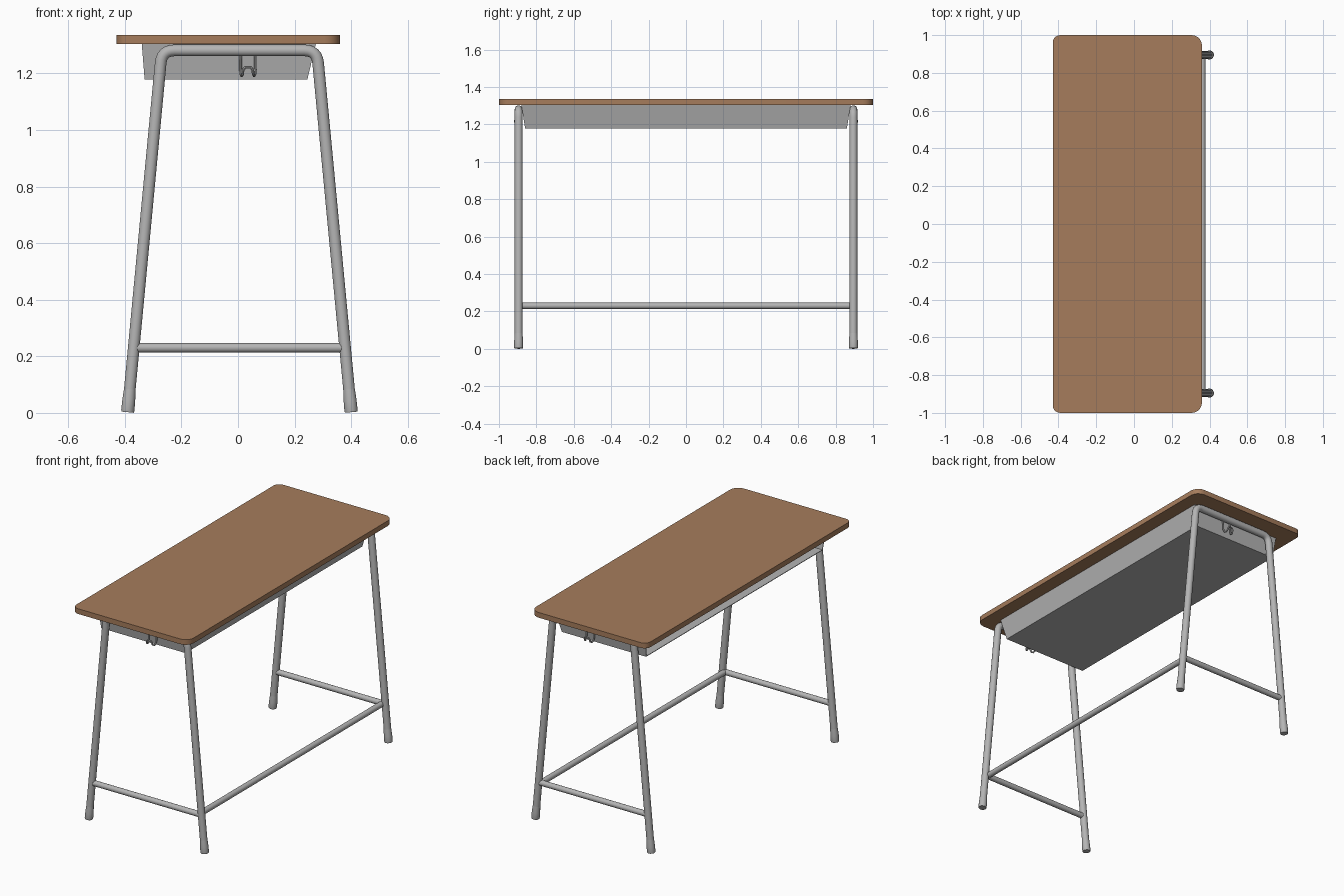
import bpy, bmesh, math
from mathutils import Vector

if "Cube" in bpy.data.objects:
    bpy.data.objects.remove(bpy.data.objects["Cube"])


def material(name, rgb):
    m = bpy.data.materials.new(name)
    m.diffuse_color = (*rgb, 1)
    m.use_nodes = True
    m.node_tree.nodes["Principled BSDF"].inputs["Base Color"].default_value = m.diffuse_color
    return m


WOOD = material("brown wood", (0.38, 0.203, 0.107))
STEEL = material("grey steel", (0.46, 0.46, 0.46))
CX = 0.005          # middle of the frame in x
LEG_Y = 0.895
BOT, TOP = 0.395, 0.274   # half spread of legs at floor and at arch
ARCH_Z = 1.281


def finish(ob, mat, smooth=True):
    ob.data.materials.clear()
    ob.data.materials.append(mat)
    bpy.ops.object.select_all(action='DESELECT')
    ob.select_set(True)
    bpy.context.view_layer.objects.active = ob
    if smooth:
        bpy.ops.object.shade_smooth_by_angle(angle=math.radians(40))


def mesh_object(name, bm, mat, smooth=True):
    bmesh.ops.recalc_face_normals(bm, faces=bm.faces)
    me = bpy.data.meshes.new(name)
    bm.to_mesh(me)
    bm.free()
    ob = bpy.data.objects.new(name, me)
    bpy.context.collection.objects.link(ob)
    finish(ob, mat, smooth)
    return ob


def tube(name, pts, r, mat, res=5, radii=None):
    cu = bpy.data.curves.new(name, 'CURVE')
    cu.dimensions = '3D'
    cu.bevel_depth = r
    cu.bevel_resolution = res
    cu.use_fill_caps = True
    sp = cu.splines.new('POLY')
    sp.points.add(len(pts) - 1)
    for i, p in enumerate(pts):
        sp.points[i].co = (*p, 1)
        sp.points[i].radius = radii[i] if radii else 1
    ob = bpy.data.objects.new(name, cu)
    bpy.context.collection.objects.link(ob)
    bpy.ops.object.select_all(action='DESELECT')
    ob.select_set(True)
    bpy.context.view_layer.objects.active = ob
    bpy.ops.object.convert(target='MESH')
    ob = bpy.context.view_layer.objects.active
    finish(ob, mat)
    return ob


def bend(a, corner, b, d, n=7):
    # rounded corner as a quadratic arc
    a, c, b = Vector(a), Vector(corner), Vector(b)
    p, q = c + (a - c).normalized() * d, c + (b - c).normalized() * d
    return [p * (1 - t)**2 + c * 2 * t * (1 - t) + q * t * t
            for t in (i / (n - 1) for i in range(n))]


# tabletop: rounded slab
bm = bmesh.new()
outline = []
for x, y, r, a0 in ((0.36, 1, 0.055, 0), (-0.43, 1, 0.04, 90),
                    (-0.43, -1, 0.04, 180), (0.36, -1, 0.055, 270)):
    cx, cy = x - math.copysign(r, x), y - math.copysign(r, y)
    for i in range(6):
        a = math.radians(a0 + 18 * i)
        outline.append(bm.verts.new((cx + r * math.cos(a), cy + r * math.sin(a), 1.303)))
face = bm.faces.new(outline)
ext = bmesh.ops.extrude_face_region(bm, geom=[face])
bmesh.ops.translate(bm, vec=(0, 0, 0.032),
                    verts=[v for v in ext['geom'] if isinstance(v, bmesh.types.BMVert)])
mesh_object("tabletop", bm, WOOD)

# tray: floor, back wall and two sloped ends, open towards -x
bm = bmesh.new()
lo = [(-0.33, -0.86), (0.245, -0.86), (0.245, 0.86), (-0.33, 0.86)]
hi = [(-0.34, -0.88), (0.275, -0.88), (0.275, 0.88), (-0.34, 0.88)]
L = [bm.verts.new((*p, 1.178)) for p in lo]
H = [bm.verts.new((*p, 1.303)) for p in hi]
bm.faces.new(L)
for i in range(3):
    bm.faces.new((L[i], L[i + 1], H[i + 1], H[i]))
tray = mesh_object("tray", bm, STEEL, smooth=False)
# thickness grows to the inside whichever way the open shell was oriented
floor_up = tray.data.polygons[0].normal.z > 0
mod = tray.modifiers.new("thickness", 'SOLIDIFY')
mod.thickness = 0.005
mod.offset = 1 if floor_up else -1

for side, label in ((-1, "front"), (1, "back")):
    y = side * LEG_Y
    # leg frame: one bent tube per end
    f1, f2 = (CX - BOT, y, 0.0025), (CX + BOT, y, 0.0025)
    c1, c2 = (CX - TOP, y, ARCH_Z), (CX + TOP, y, ARCH_Z)
    d = Vector(c1) - Vector(f1)
    start = Vector(f1) + d * 0.03
    end = Vector((2 * CX - start.x, y, start.z))
    tube(label + "_leg_frame",
         [start] + bend(f1, c1, c2, 0.045) + bend(c1, c2, f2, 0.045) + [end], 0.021, STEEL)
    # feet
    for foot, corner, s in ((f1, c1, "left"), (f2, c2, "right")):
        foot, u = Vector(foot), (Vector(corner) - Vector(foot)).normalized()
        tube(f"{label}_{s}_foot",
             [foot, foot + u * 0.006, foot + u * 0.04, foot + u * 0.07, foot + u * 0.086],
             0.024, STEEL, radii=[0.94, 1, 0.98, 0.91, 0.86])
    # end crossbar
    tube(label + "_crossbar", [(-0.365, y, 0.23), (0.37, y, 0.23)], 0.017, STEEL)
    # bag hook: bent wire on the tray end
    half = [(-0.026, 0.878, 1.275), (-0.026, 0.882, 1.215), (-0.025, 0.888, 1.197),
            (-0.022, 0.898, 1.191), (-0.019, 0.909, 1.197), (-0.017, 0.914, 1.212),
            (-0.010, 0.915, 1.221)]
    path = half + [(-a, b, c) for a, b, c in reversed(half)]
    tube(label + "_hook", [(0.035 + a, side * b, c) for a, b, c in path], 0.005, STEEL, res=2)

# long stretcher between the right legs
tube("long_stretcher", [(0.362, -LEG_Y, 0.23), (0.362, LEG_Y, 0.23)], 0.017, STEEL)
